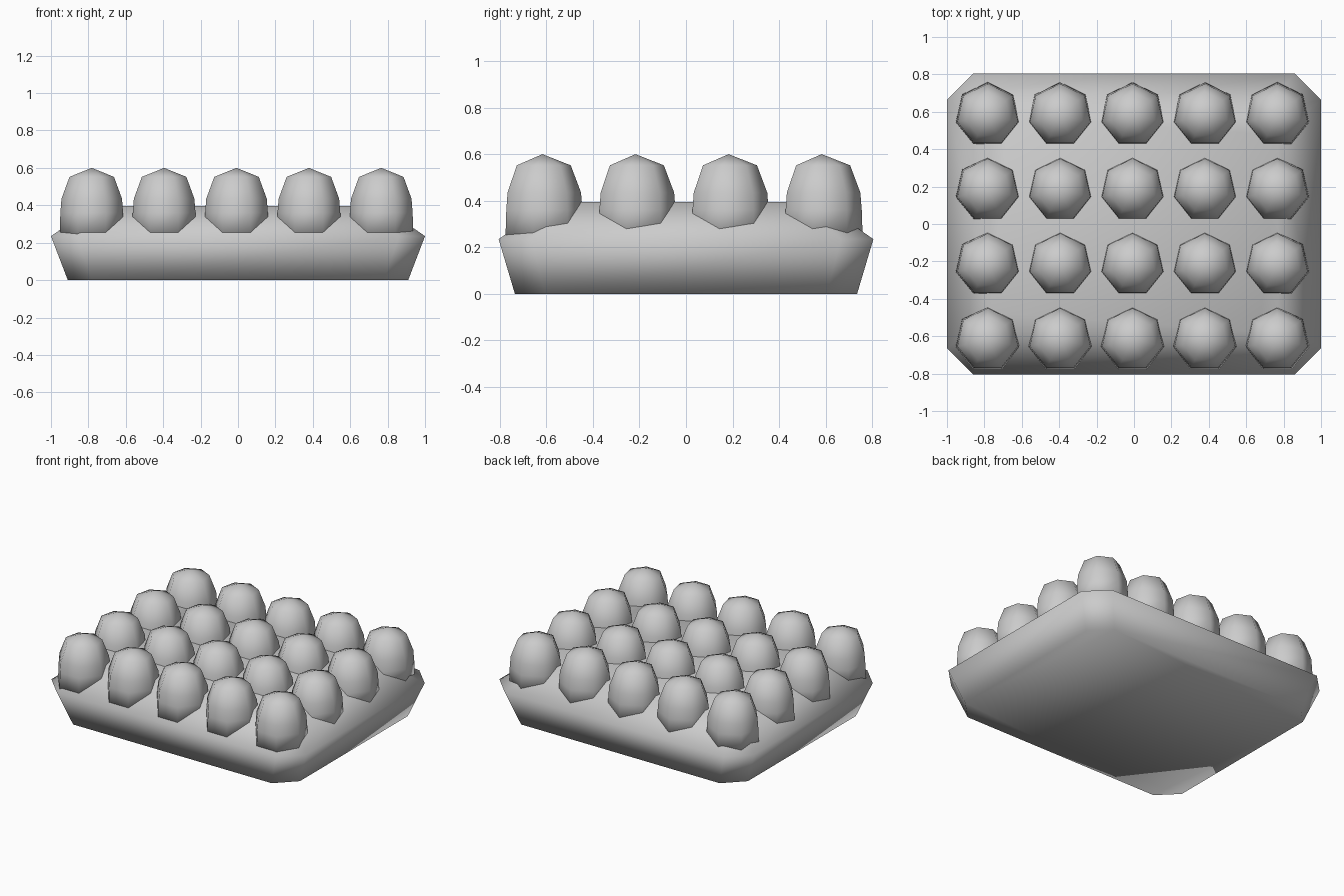
import bpy
import math

if "Cube" in bpy.data.objects:
    bpy.data.objects.remove(bpy.data.objects["Cube"], do_unlink=True)

grey = bpy.data.materials.new("light_grey")
grey.use_nodes = True
colour = (0.6, 0.6, 0.6, 1)
grey.diffuse_color = colour
grey.node_tree.nodes["Principled BSDF"].inputs["Base Color"].default_value = colour


def loft(name, rings, apex=None):
    """Join rings of equal point count, cap the bottom, and cap or point the top."""
    n = len(rings[0])
    verts = [p for ring in rings for p in ring]
    faces = [tuple(reversed(range(n)))]
    for r in range(len(rings) - 1):
        for i in range(n):
            j = (i + 1) % n
            faces.append((r * n + i, r * n + j, (r + 1) * n + j, (r + 1) * n + i))
    last = (len(rings) - 1) * n
    if apex:
        verts.append(apex)
        faces += [(last + i, last + (i + 1) % n, last + n) for i in range(n)]
    else:
        faces.append(tuple(last + i for i in range(n)))
    mesh = bpy.data.meshes.new(name)
    mesh.from_pydata(verts, [], faces)
    mesh.materials.append(grey)
    mesh.shade_smooth()
    obj = bpy.data.objects.new(name, mesh)
    bpy.context.collection.objects.link(obj)
    return obj


def chamfered(x, y, c, z):
    """Rectangle ring with cut corners, counter-clockwise."""
    return [(x, c - y, z), (x, y - c, z), (x - c, y, z), (c - x, y, z),
            (-x, y - c, z), (-x, c - y, z), (c - x, -y, z), (x - c, -y, z)]


def heptagon(r, z):
    """Seven-sided ring with one corner pointing back."""
    angles = [math.pi / 2 + i * math.tau / 7 for i in range(7)]
    return [(r * math.cos(a), r * math.sin(a), z) for a in angles]


# Tray: narrow base, wide rim, sloped shoulder and flat top
loft("tray", [chamfered(0.91, 0.735, 0.13, 0),
              chamfered(1.0, 0.805, 0.14, 0.235),
              chamfered(0.77, 0.575, 0.10, 0.395)])

# Eggs: one low-poly dome repeated in a grid
egg = loft("egg", [heptagon(0.176, 0.24), heptagon(0.172, 0.36),
                   heptagon(0.166, 0.435), heptagon(0.122, 0.552)], (0, 0, 0.6))
for row in range(4):
    for col in range(5):
        item = egg if row == col == 0 else bpy.data.objects.new("egg", egg.data)
        if item is not egg:
            bpy.context.collection.objects.link(item)
        item.location = (-0.782 + 0.387 * col, -0.617 + 0.4 * row, 0)
